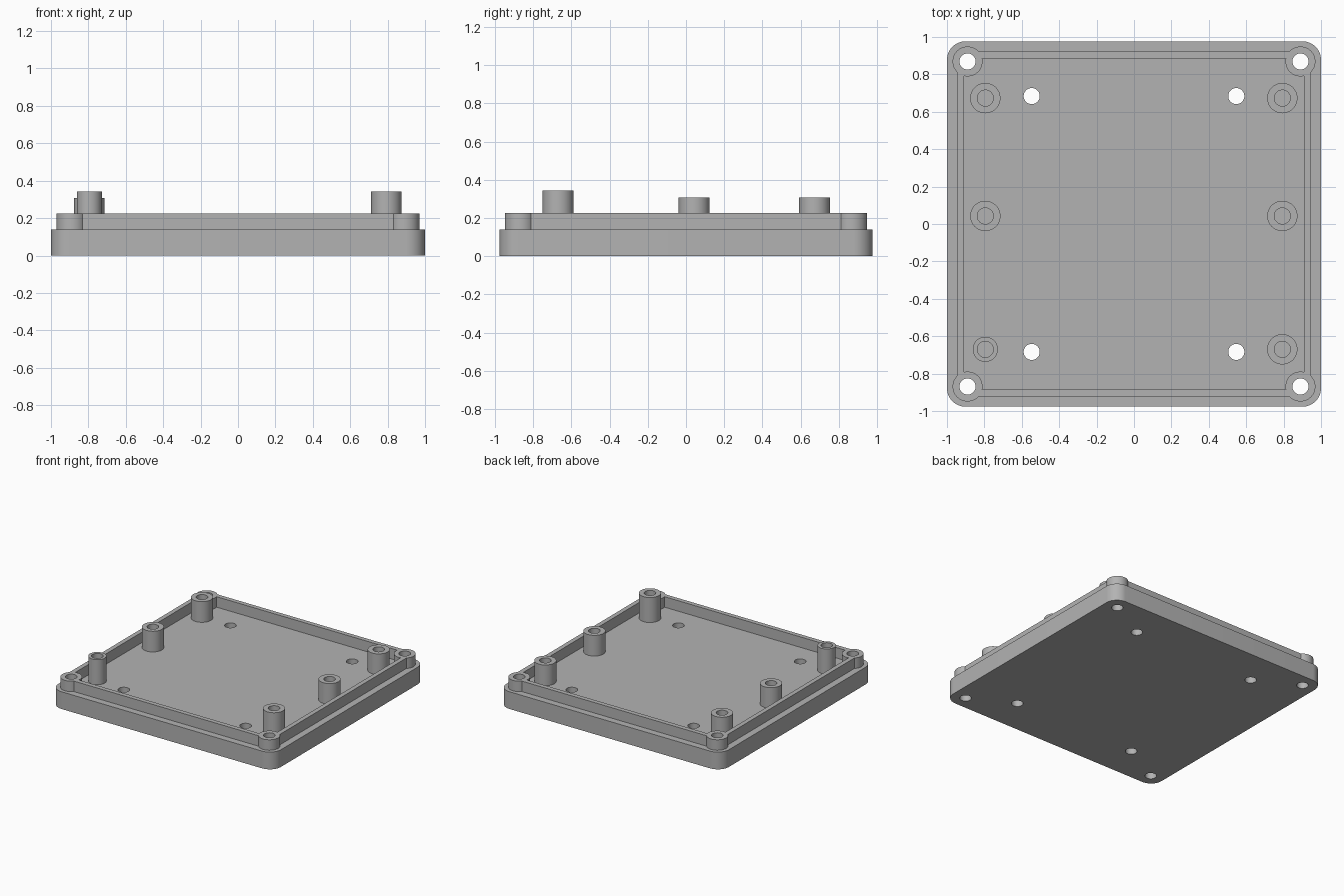
import bpy
import bmesh
from math import cos, sin, pi, radians

if "Cube" in bpy.data.objects:
    bpy.data.objects.remove(bpy.data.objects["Cube"], do_unlink=True)

FLOOR, LIP_TOP = 0.14, 0.225
HOLE_R = 0.043
SEGMENTS = 48

grey = bpy.data.materials.new("grey plastic")
grey.use_nodes = True
grey.diffuse_color = (0.45, 0.45, 0.45, 1)
grey.node_tree.nodes["Principled BSDF"].inputs["Base Color"].default_value = (0.45, 0.45, 0.45, 1)


def corners(x, y):
    return [(sx * x, sy * y) for sx in (-1, 1) for sy in (-1, 1)]


def circle(cx, cy, r, start=0.0, sweep=2 * pi, n=SEGMENTS):
    return [(cx + r * cos(start + sweep * i / n), cy + r * sin(start + sweep * i / n))
            for i in range(n)]


def rounded_rect(x, y, r):
    points = []
    for i, (sx, sy) in enumerate([(1, 1), (-1, 1), (-1, -1), (1, -1)]):
        arc = circle(sx * (x - r), sy * (y - r), r, i * pi / 2, pi / 2, 12)
        points += arc + [(sx * (x - r) + r * cos((i + 1) * pi / 2),
                          sy * (y - r) + r * sin((i + 1) * pi / 2))]
    return points


def prism(name, outline, z0, z1):
    """Solid extruded straight up from a flat outline."""
    bm = bmesh.new()
    face = bm.faces.new([bm.verts.new((x, y, z0)) for x, y in outline])
    up = bmesh.ops.extrude_face_region(bm, geom=[face], use_keep_orig=True)["geom"]
    bmesh.ops.translate(bm, vec=(0, 0, z1 - z0),
                        verts=[g for g in up if isinstance(g, bmesh.types.BMVert)])
    bmesh.ops.recalc_face_normals(bm, faces=bm.faces)
    mesh = bpy.data.meshes.new(name)
    bm.to_mesh(mesh)
    bm.free()
    mesh.materials.append(grey)
    obj = bpy.data.objects.new(name, mesh)
    bpy.context.collection.objects.link(obj)
    return obj


def combine(target, tool, operation):
    """Apply a boolean and discard the tool."""
    bpy.context.view_layer.objects.active = target
    mod = target.modifiers.new("combine", 'BOOLEAN')
    mod.operation, mod.object, mod.solver = operation, tool, 'EXACT'
    bpy.ops.object.modifier_apply(modifier=mod.name)
    bpy.data.objects.remove(tool, do_unlink=True)


def drill(target, places):
    for x, y in places:
        combine(target, prism("drill", circle(x, y, HOLE_R), -0.1, 0.5), 'DIFFERENCE')


def smooth(obj):
    bpy.ops.object.select_all(action='DESELECT')
    obj.select_set(True)
    bpy.context.view_layer.objects.active = obj
    bpy.ops.object.shade_smooth_by_angle(angle=radians(30))


screw_places = corners(0.89, 0.869)
mount_places = corners(0.547, 0.684)

# Base plate with corner screw holes and four mounting holes
base = prism("base_plate", rounded_rect(1.0, 0.977, 0.1), 0, FLOOR)
drill(base, screw_places + mount_places)
smooth(base)

# Raised lip with round corner bosses
lip = prism("raised_lip", [(0.945, 0.922), (-0.945, 0.922), (-0.945, -0.922), (0.945, -0.922)],
            FLOOR, LIP_TOP)
inside = prism("inside", [(0.908, 0.885), (-0.908, 0.885), (-0.908, -0.885), (0.908, -0.885)],
               0, 0.5)
combine(lip, inside, 'DIFFERENCE')
for x, y in screw_places:
    combine(lip, prism("boss", circle(x, y, 0.08), FLOOR, LIP_TOP), 'UNION')
drill(lip, screw_places)
smooth(lip)

# Hollow standoff posts; the front pair is taller, and its right one is slimmer
for row, y, top in (("front", -0.67, 0.343), ("middle", 0.043, 0.308), ("back", 0.673, 0.308)):
    for side, x in (("right", -0.795), ("left", 0.793)):
        radius = 0.067 if (row, side) == ("front", "right") else 0.081
        post = prism(f"{row}_{side}_standoff", circle(x, y, radius), FLOOR, top)
        drill(post, [(x, y)])
        smooth(post)
